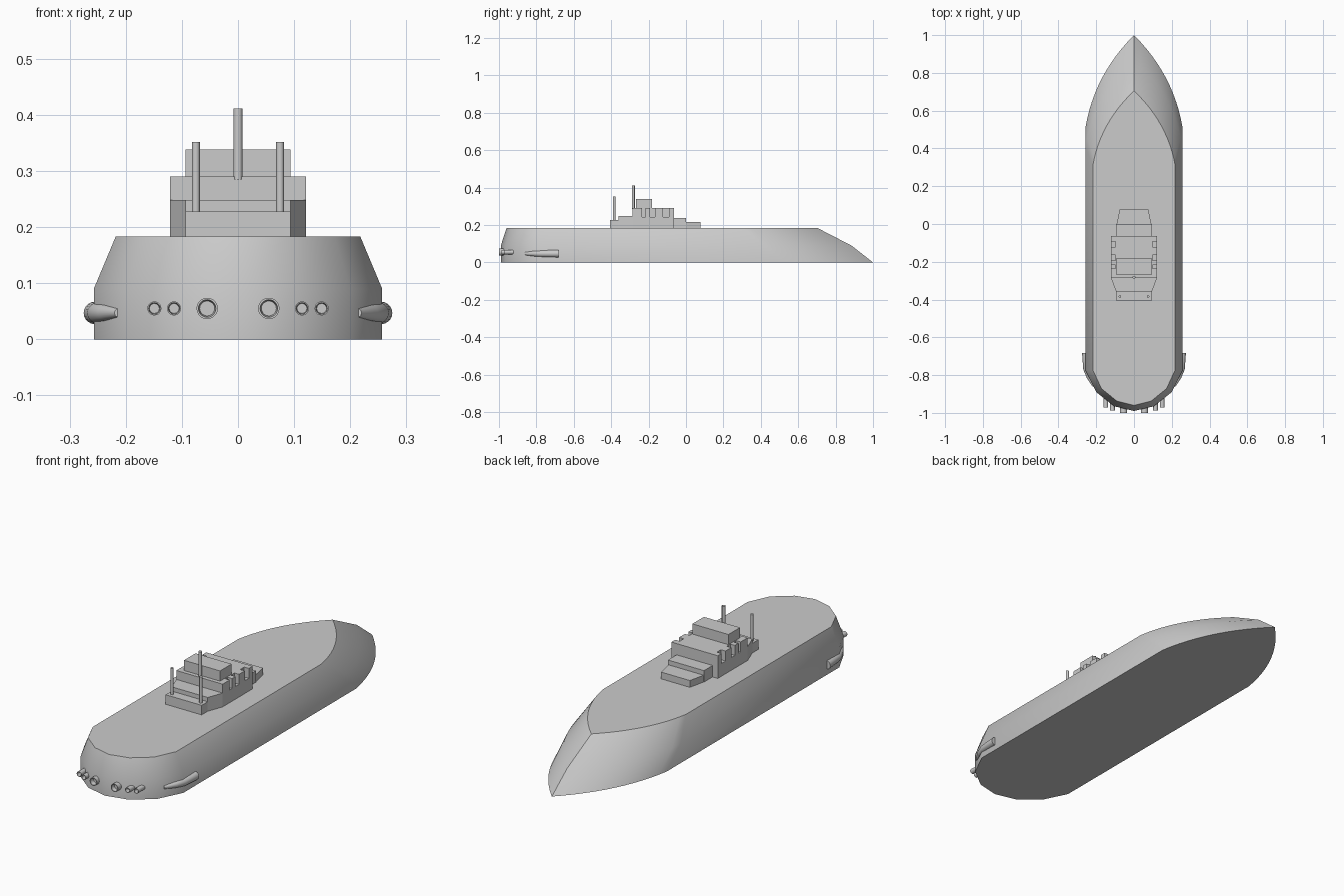
import bpy, bmesh, math
from mathutils import Vector

if "Cube" in bpy.data.objects:
    bpy.data.objects.remove(bpy.data.objects["Cube"])


def finish(name, bm, smooth=None):
    bmesh.ops.recalc_face_normals(bm, faces=bm.faces)
    mesh = bpy.data.meshes.new(name)
    bm.to_mesh(mesh)
    bm.free()
    ob = bpy.data.objects.new(name, mesh)
    bpy.context.collection.objects.link(ob)
    if smooth:
        bpy.ops.object.select_all(action='DESELECT')
        ob.select_set(True)
        bpy.context.view_layer.objects.active = ob
        bpy.ops.object.shade_smooth_by_angle(angle=math.radians(smooth))
    return ob


def loft(name, rings, smooth=None, closed=False):
    """Skin a list of equal-length rings; closed joins last ring to the first."""
    bm = bmesh.new()
    vs = [[bm.verts.new(p) for p in r] for r in rings]
    n = len(vs[0])
    pairs = list(zip(vs, vs[1:]))
    if closed:
        pairs.append((vs[-1], vs[0]))
    for a, b in pairs:
        for i in range(n):
            j = (i + 1) % n
            bm.faces.new((a[i], a[j], b[j], b[i]))
    if not closed:
        bm.faces.new(vs[0])
        bm.faces.new(vs[-1])
    return finish(name, bm, smooth)


def mirrored(half):
    """Complete a right-hand outline across x = 0."""
    return half + [(-x, y) for x, y in reversed(half) if abs(x) > 1e-6]


def prism(name, half, z0, z1):
    out = mirrored(half)
    return loft(name, [[(x, y, z) for x, y in out] for z in (z0, z1)])


def circle_y(x, y, z, r, n=20):
    return [(x + r * math.cos(2 * math.pi * k / n), y,
             z + r * math.sin(2 * math.pi * k / n)) for k in range(n)]


# Hull: faceted stern, straight flanks, curved raked bow
def hull_ring(z, w, stern, start, tip):
    p0, p2 = Vector((w, start)), Vector((0, tip))
    p1 = Vector((w * 0.82, start + (tip - start) * 0.57))
    half = list(stern)
    for k in range(13):
        t = k / 12
        p = p0 * (1 - t) ** 2 + p1 * 2 * t * (1 - t) + p2 * t * t
        half.append((p.x, p.y))
    return [(x, y, z) for x, y in mirrored(half)]


low = [(0, -0.99), (0.105, -0.965), (0.2, -0.89), (0.257, -0.775)]
top = [(0, -0.96), (0.09, -0.938), (0.172, -0.872), (0.218, -0.772)]
loft("hull", [hull_ring(0, 0.257, low, 0.51, 1.0),
              hull_ring(0.09, 0.257, low, 0.41, 0.885),
              hull_ring(0.183, 0.218, top, 0.31, 0.705)], smooth=30)

# Superstructure tiers
D = 0.18
prism("bridge_base", [(0.121, -0.287), (0.121, -0.064)], D, 0.243)
prism("aft_taper", [(0.094, -0.36), (0.121, -0.287)], D, 0.248)
prism("aft_platform", [(0.094, -0.405), (0.094, -0.355)], D, 0.228)
prism("forward_step", [(0.094, -0.07), (0.094, 0.0)], D, 0.237)
prism("bow_step", [(0.092, -0.01), (0.092, 0.0), (0.075, 0.078)], D, 0.215)
prism("bridge_roof_block", [(0.094, -0.268), (0.094, -0.182)], 0.28, 0.338)

# Notched upper wall
outline = [(0.121, -0.287)]
for a, b in ((-0.235, -0.217), (-0.192, -0.165), (-0.122, -0.092)):
    outline += [(0.121, a), (0.097, a), (0.097, b), (0.121, b)]
outline.append((0.121, -0.064))
prism("bridge_notched_wall", outline, 0.243, 0.29)


# Masts
def mast(name, x, y, z0, z1, r):
    ring = [(x + r * math.cos(k * math.pi / 8), y + r * math.sin(k * math.pi / 8))
            for k in range(16)]
    loft(name, [[(a, b, z) for a, b in ring] for z in (z0, z1)], smooth=30)


mast("centre_mast", 0, -0.282, 0.285, 0.411, 0.008)
for s, side in ((1, "right"), (-1, "left")):
    mast(side + "_aft_mast", s * 0.075, -0.384, 0.22, 0.352, 0.007)

    # Hollow stern nozzles
    for i, (x, y, r) in enumerate(((0.055, -1.0, 0.019), (0.114, -0.987, 0.0125),
                                   (0.149, -0.972, 0.0125))):
        z = 0.055
        loft(f"{side}_nozzle_{i + 1}",
             [circle_y(s * x, y + 0.07, z, r * 0.9), circle_y(s * x, y, z, r),
              circle_y(s * x, y, z, r * 0.82), circle_y(s * x, y + 0.02, z, r * 0.7),
              circle_y(s * x, y + 0.02, z, 0.001)], smooth=30)

    # Side pods, tapering into the stern corner
    loft(side + "_side_pod",
         [circle_y(s * x, y, 0.047, r) for x, y, r in
          ((0.255, -0.683, 0.020), (0.250, -0.77, 0.0185),
           (0.236, -0.815, 0.014), (0.212, -0.86, 0.008))], smooth=30)
